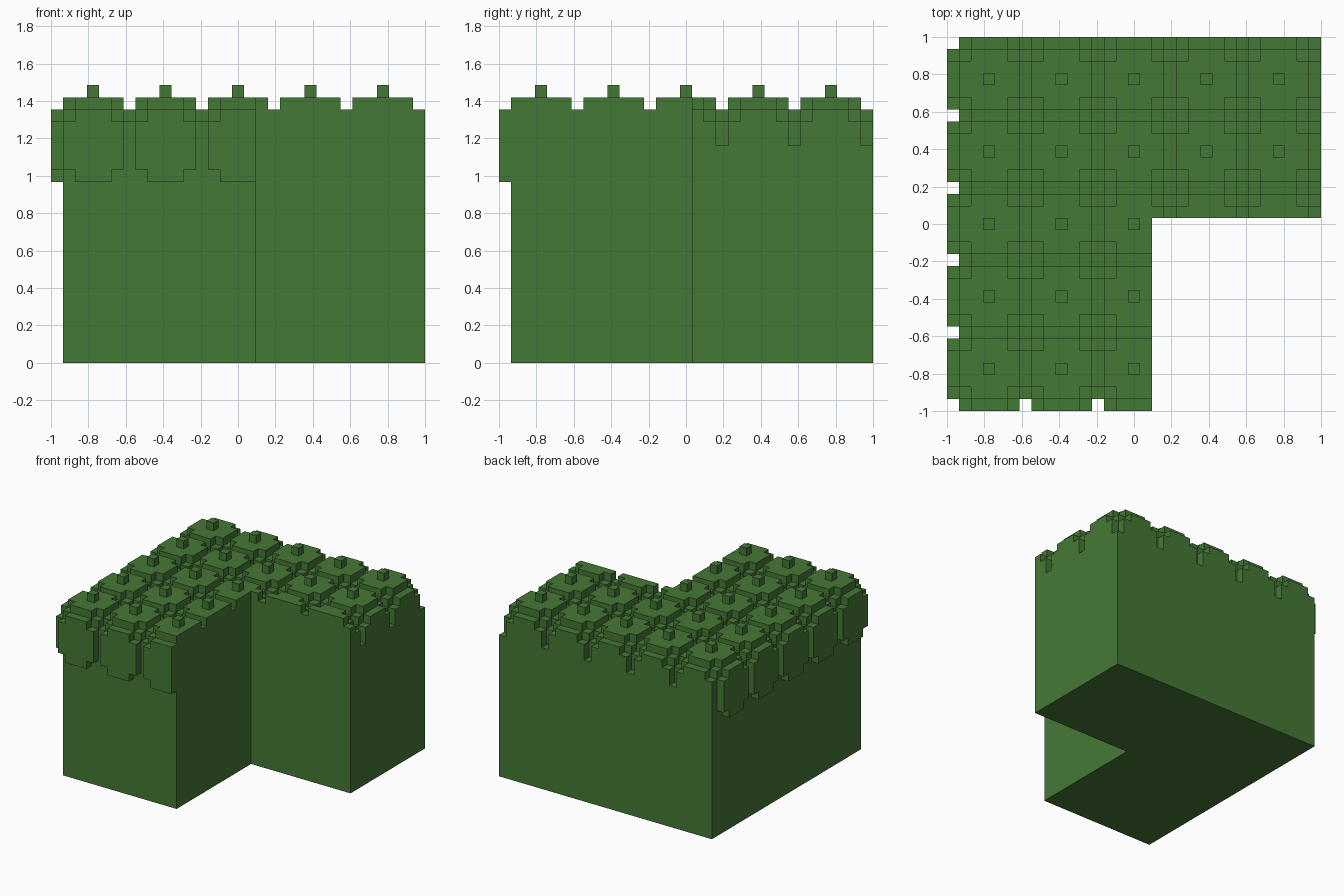
import bpy, bmesh, math

cube = bpy.data.objects.get("Cube")
if cube:
    bpy.data.objects.remove(cube, do_unlink=True)

N = 31                                     # grid cells along the longest side
U = 2 / N                                  # size of one grid cell
LEVELS = [0, 15, 16, 18, 20, 21, 22, 23]   # heights, in cells, where the shape steps

green = bpy.data.materials.new("leaf green")
green.use_nodes = True
colour = (0.060, 0.188, 0.036, 1)
green.diffuse_color = colour
green.node_tree.nodes["Principled BSDF"].inputs["Base Color"].default_value = colour


def in_footprint(i, j):
    """L-shaped plan of the hedge, without the overhanging side leaves."""
    return 1 <= i < N and 1 <= j < N and (i < 17 or j >= 16)


def body_top(a, b):
    """Height of the block: flat, with a stepped pit where two grooves cross."""
    if a == 0 and b == 0:
        return 18
    near = (1, 5)
    if (a == 0 and b in near) or (b == 0 and a in near):
        return 20
    return 21


# Fill the grid: solid[cell] = name of the part it belongs to
solid = {}


def fill(i, j, low, high, part):
    for k in range(len(LEVELS) - 1):
        if low <= LEVELS[k] < high:
            solid[i, j, k] = part


for i in range(N):
    for j in range(N):
        a, b = i % 6, j % 6                # place inside the repeating leaf tile
        if in_footprint(i, j):
            fill(i, j, 0, body_top(a, b), "hedge_body")
            corner = a in (1, 5) and b in (1, 5)
            if a and b and not corner:     # leaf with clipped corners
                fill(i, j, 21, 22, "top_leaves")
            if a == 3 and b == 3:          # bud in the middle of each leaf
                fill(i, j, 22, 23, "buds")
        else:                              # leaves hanging over the front and right sides
            for along, part, hangs in ((a, "front_leaves", j == 0 and 1 <= i < 17),
                                       (b, "right_leaves", i == 0 and j >= 1)):
                if hangs and along:
                    clipped = along in (1, 5)
                    fill(i, j, 16 if clipped else 15, 20 if clipped else 21, part)

# The six cell sides: direction and corner offsets, wound outwards
SIDES = {
    (1, 0, 0): ((1, 0, 0), (1, 1, 0), (1, 1, 1), (1, 0, 1)),
    (-1, 0, 0): ((0, 1, 0), (0, 0, 0), (0, 0, 1), (0, 1, 1)),
    (0, 1, 0): ((1, 1, 0), (0, 1, 0), (0, 1, 1), (1, 1, 1)),
    (0, -1, 0): ((0, 0, 0), (1, 0, 0), (1, 0, 1), (0, 0, 1)),
    (0, 0, 1): ((0, 0, 1), (1, 0, 1), (1, 1, 1), (0, 1, 1)),
    (0, 0, -1): ((0, 1, 0), (1, 1, 0), (1, 0, 0), (0, 0, 0)),
}


def build_part(name):
    """Skin the exposed sides of one part and merge its flat areas."""
    bm = bmesh.new()
    verts = {}

    def vert(x, y, z):
        if (x, y, z) not in verts:
            verts[x, y, z] = bm.verts.new((x * U - 1, y * U - 1, LEVELS[z] * U))
        return verts[x, y, z]

    for (i, j, k), part in solid.items():
        if part != name:
            continue
        for (dx, dy, dz), corners in SIDES.items():
            if (i + dx, j + dy, k + dz) not in solid:
                bm.faces.new([vert(i + x, j + y, k + z) for x, y, z in corners])
    bmesh.ops.dissolve_limit(bm, angle_limit=math.radians(1),
                             verts=bm.verts[:], edges=bm.edges[:])
    mesh = bpy.data.meshes.new(name)
    bm.to_mesh(mesh)
    bm.free()
    mesh.materials.append(green)
    bpy.context.collection.objects.link(bpy.data.objects.new(name, mesh))


for part_name in ("hedge_body", "top_leaves", "buds", "front_leaves", "right_leaves"):
    build_part(part_name)
